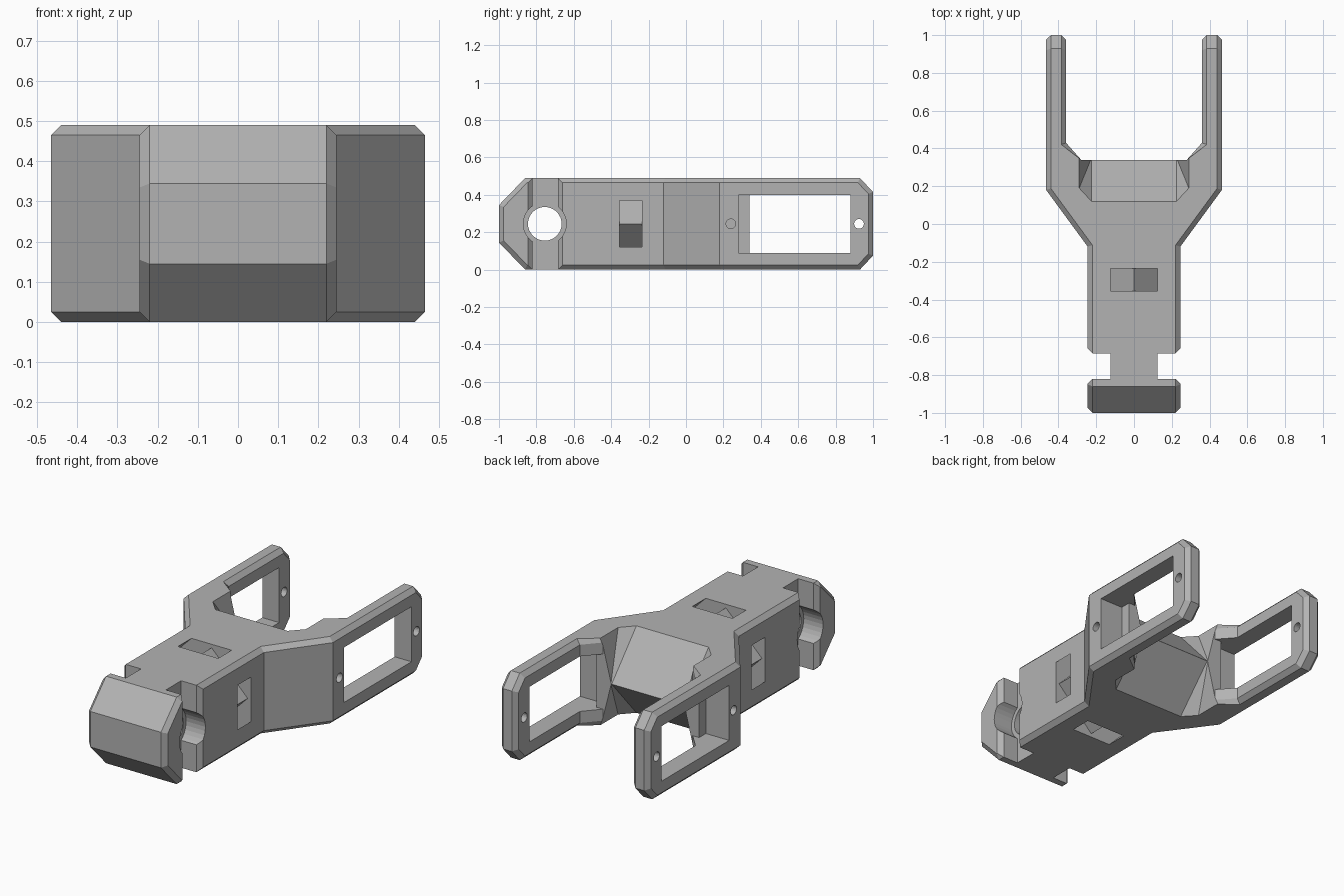
import bpy, bmesh, math
from mathutils import Vector

cube = bpy.data.objects.get("Cube")
if cube:
    bpy.data.objects.remove(cube, do_unlink=True)

MID = 0.245      # half height of the bracket
CHAMFER = 0.025


def finish(name, bm):
    bmesh.ops.recalc_face_normals(bm, faces=bm.faces)
    mesh = bpy.data.meshes.new(name)
    bm.to_mesh(mesh)
    bm.free()
    obj = bpy.data.objects.new(name, mesh)
    bpy.context.collection.objects.link(obj)
    return obj


def prism(name, points, axis, lo, hi):
    """Extrude a flat profile along one axis."""
    bm = bmesh.new()
    verts = []
    for a, b in points:
        co = [a, b]
        co.insert(axis, lo)
        verts.append(bm.verts.new(co))
    face = bm.faces.new(verts)
    moved = bmesh.ops.extrude_face_region(bm, geom=[face])["geom"]
    shift = Vector((0, 0, 0))
    shift[axis] = hi - lo
    bmesh.ops.translate(bm, vec=shift,
                        verts=[g for g in moved if isinstance(g, bmesh.types.BMVert)])
    return finish(name, bm)


def box(name, x, y, z):
    return prism(name, [(y[0], z[0]), (y[1], z[0]), (y[1], z[1]), (y[0], z[1])],
                 0, *sorted(x))


def round_bar(name, y, radius, x0, x1, sides=32):
    ring = [(y + radius * math.cos(i * math.tau / sides),
             MID + radius * math.sin(i * math.tau / sides)) for i in range(sides)]
    return prism(name, ring, 0, *sorted((x0, x1)))


def hull(name, points):
    bm = bmesh.new()
    for p in points:
        bm.verts.new(p)
    bmesh.ops.convex_hull(bm, input=bm.verts)
    return finish(name, bm)


def combine(target, tool, operation="DIFFERENCE"):
    tool.hide_render = True
    mod = target.modifiers.new("cut", "BOOLEAN")
    mod.operation = operation
    mod.solver = "EXACT"
    mod.object = tool
    bpy.context.view_layer.objects.active = target
    bpy.ops.object.modifier_apply(modifier=mod.name)
    bpy.data.objects.remove(tool, do_unlink=True)


def tidy(bm):
    bmesh.ops.remove_doubles(bm, verts=bm.verts, dist=0.0002)
    bmesh.ops.dissolve_limit(bm, angle_limit=0.01, verts=bm.verts, edges=bm.edges)
    bm.normal_update()


# Forked body: plan outline intersected with the side profile
half = [(0.245, -1.1), (0.245, -0.12), (0.465, 0.18), (0.465, 1.1),
        (0.36, 1.1), (0.36, 0.43), (0.28, 0.34)]
outline = half + [(-x, y) for x, y in reversed(half)]
body = prism("fork_bracket", outline, 2, -0.1, 0.6)
side = [(-1, 0.145), (-0.86, 0), (0.93, 0), (1, 0.075),
        (1, 0.415), (0.93, 0.49), (-0.86, 0.49), (-1, 0.345)]
combine(body, prism("side_profile", side, 0, -0.6, 0.6), "INTERSECT")

# Chamfer every outer edge running around the side faces
bm = bmesh.new()
bm.from_mesh(body.data)
tidy(bm)
rim = [e for e in bm.edges if len(e.link_faces) == 2 and e.is_convex
       and (abs(e.link_faces[0].normal.x) > 0.5) != (abs(e.link_faces[1].normal.x) > 0.5)]
bmesh.ops.bevel(bm, geom=rim, offset=CHAMFER, segments=1, affect="EDGES", clamp_overlap=True)
bm.to_mesh(body.data)
bm.free()

# Pointed web between the arms, sloped above and below
for s in (1, -1):
    pts = []
    for m in (1, -1):
        for x, y, h in ((0.225, 0.12, 0.245), (0.225, 0.12, 0.35), (0.225, 0.35, -0.011),
                        (0.29, 0.19, 0.245), (0.29, 0.19, 0.35),
                        (0.29, 0.35, 0.245), (0.29, 0.35, 0.35)):
            pts.append((m * x, y, MID + s * h))
    combine(body, hull("web_slope_cutter", pts))

for s in (1, -1):
    # Arm windows with a shallow pocket at the root
    combine(body, box("pocket_cutter", (s * 0.32, s * 0.6), (0.28, 0.5), (0.09, 0.40)))
    combine(body, box("window_cutter", (s * 0.2, s * 0.6), (0.34, 0.88), (0.09, 0.40)))
    # Pin holes at the tip and root of the arm
    combine(body, round_bar("tip_hole_cutter", 0.925, 0.026, s * 0.3, s * 0.6, 20))
    combine(body, round_bar("root_hole_cutter", 0.24, 0.026, s * 0.38, s * 0.6, 20))
    # Waist behind the head, with flared edges and a round seat
    waist = [(0.125, -0.82), (0.125, -0.685), (0.22, -0.685),
             (0.27, -0.635), (0.27, -0.87), (0.22, -0.82)]
    combine(body, prism("waist_cutter", [(s * x, y) for x, y in waist], 2, -0.1, 0.6))
    combine(body, round_bar("seat_cutter", -0.755, 0.115, s * 0.125, s * 0.4))

# Cross hole through the waist
combine(body, round_bar("cross_hole_cutter", -0.755, 0.09, -0.3, 0.3))

# Diagonal strap channels that round each corner of the body
for sx in (1, -1):
    for sz in (1, -1):
        quad = [(0, 0.225), (0, 0.37), (0.37, 0), (0.225, 0)]
        combine(body, prism("strap_cutter", [(sx * x, MID + sz * z) for x, z in quad],
                            1, -0.355, -0.235))

# Clean up and keep flat facets
bm = bmesh.new()
bm.from_mesh(body.data)
tidy(bm)
bm.to_mesh(body.data)
bm.free()

grey = bpy.data.materials.new("plain_grey")
grey.use_nodes = True
colour = (0.45, 0.45, 0.45, 1)
grey.diffuse_color = colour
grey.node_tree.nodes["Principled BSDF"].inputs["Base Color"].default_value = colour
body.data.materials.clear()
body.data.materials.append(grey)
for poly in body.data.polygons:
    poly.material_index = 0
    poly.use_smooth = False
